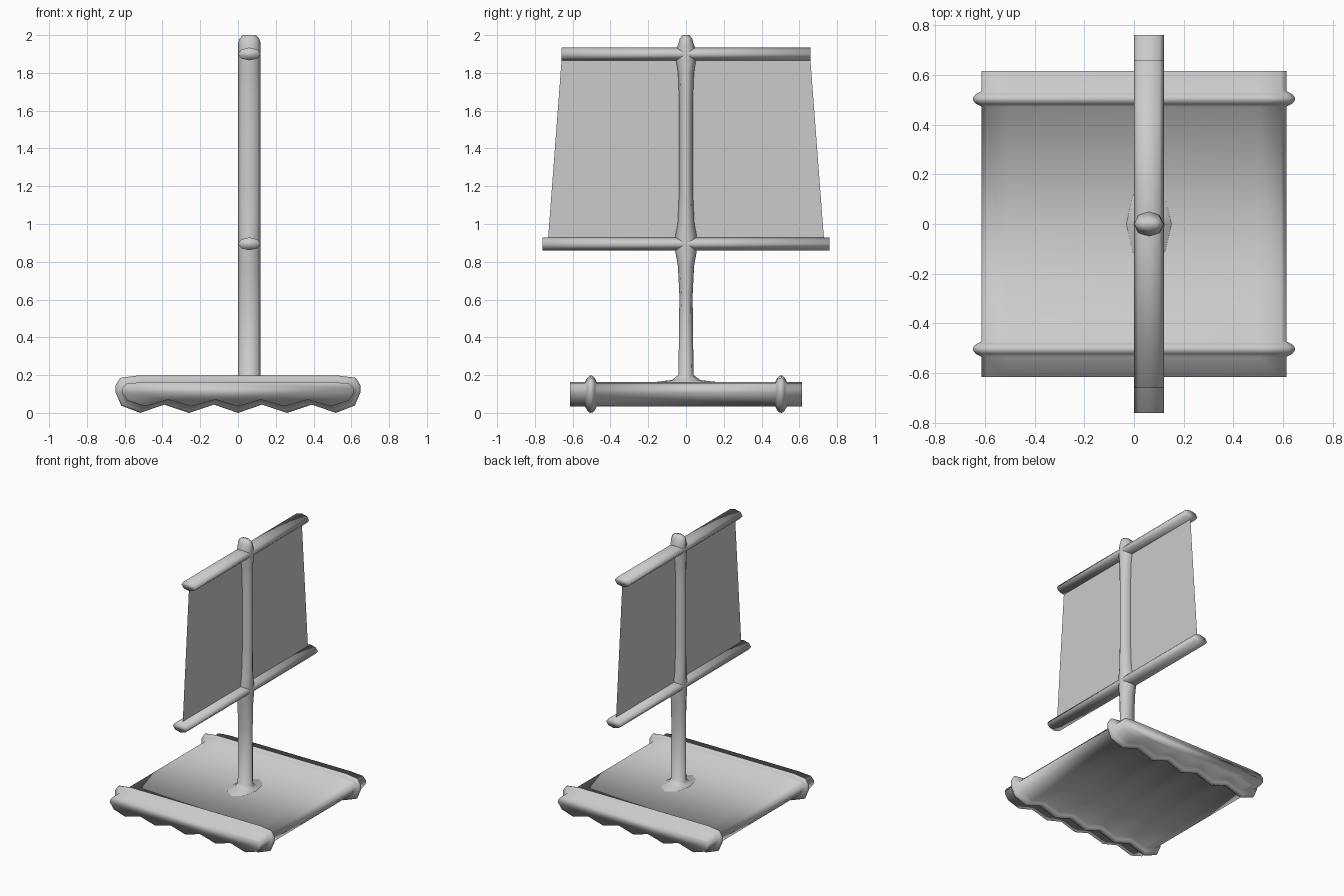
import bpy, bmesh, math

if "Cube" in bpy.data.objects:
    bpy.data.objects.remove(bpy.data.objects["Cube"])

MAST_X = 0.06


def loft(name, rings):
    """Skin a list of equal-length rings, cap both ends, shade smooth."""
    bm = bmesh.new()
    loops = [[bm.verts.new(p) for p in ring] for ring in rings]
    n = len(loops[0])
    for a, b in zip(loops, loops[1:]):
        for i in range(n):
            j = (i + 1) % n
            bm.faces.new((a[i], a[j], b[j], b[i]))
    bm.faces.new(loops[0])
    bm.faces.new(loops[-1])
    bmesh.ops.recalc_face_normals(bm, faces=bm.faces)
    for f in bm.faces:
        f.smooth = True
    return finish(name, bm)


def finish(name, bm):
    mesh = bpy.data.meshes.new(name)
    bm.to_mesh(mesh)
    bm.free()
    obj = bpy.data.objects.new(name, mesh)
    bpy.context.collection.objects.link(obj)
    return obj


def oval(rx, r, n=8):
    return [(rx * math.cos(2 * math.pi * i / n), r * math.sin(2 * math.pi * i / n))
            for i in range(n)]


# Raft: flat deck over five logs, half profile mirrored in x
half = [(0.12, 0.07), (0.245, 0.035), (0.37, 0.07), (0.49, 0.035),
        (0.585, 0.065), (0.613, 0.105), (0.613, 0.13), (0.59, 0.155), (0.50, 0.163)]
profile = [(0, 0.035)] + half + [(0, 0.163)] + [(-x, z) for x, z in reversed(half)]


# Each ring grows outward at the two rope bands
def raft_ring(y, grow):
    sx, sz, mid = 1 + grow / 0.613, 1 + grow / 0.064, 0.099
    return [(x * sx, y, mid + (z - mid) * sz if z > 0.1 or z < 0.04
             else z - grow * 0.75) for x, z in profile]


edge = [(0.615, 0), (0.535, 0), (0.522, 0.024), (0.508, 0.035),
        (0.494, 0.033), (0.482, 0.02), (0.472, 0)]
stations = [(-y, g) for y, g in edge] + [(y, g) for y, g in reversed(edge)]
raft = loft("raft", [raft_ring(y, g) for y, g in stations])

# Mast: oval post, flared at the foot and at both yard joints
mast_rings = [(0.15, 0.10, 0.20), (0.164, 0.09, 0.16), (0.174, 0.07, 0.075),
              (0.20, 0.06, 0.04), (0.62, 0.06, 0.035), (0.78, 0.06, 0.043),
              (0.85, 0.06, 0.056), (0.94, 0.06, 0.056), (1.00, 0.06, 0.044),
              (1.18, 0.06, 0.036), (1.65, 0.06, 0.036), (1.80, 0.06, 0.042),
              (1.87, 0.06, 0.053), (1.93, 0.06, 0.050), (1.955, 0.06, 0.04),
              (1.98, 0.053, 0.034), (2.0, 0.035, 0.018)]
mast = loft("mast", [[(MAST_X + a, b, z) for a, b in oval(rx, ry)]
                     for z, rx, ry in mast_rings])

# Yards: two oval crossbars along y
for name, z, length in (("lower_yard", 0.895, 0.76), ("upper_yard", 1.90, 0.66)):
    loft(name, [[(MAST_X + a, y, z + b) for a, b in oval(0.06, 0.034)]
                for y in (-length, -0.05, 0.05, length)])

# Sail: a single flat sheet between the yards
bm = bmesh.new()
bm.faces.new([bm.verts.new((MAST_X, y, z)) for y, z in
              ((-0.732, 0.90), (0.732, 0.90), (0.657, 1.89), (-0.657, 1.89))])
finish("sail", bm)
